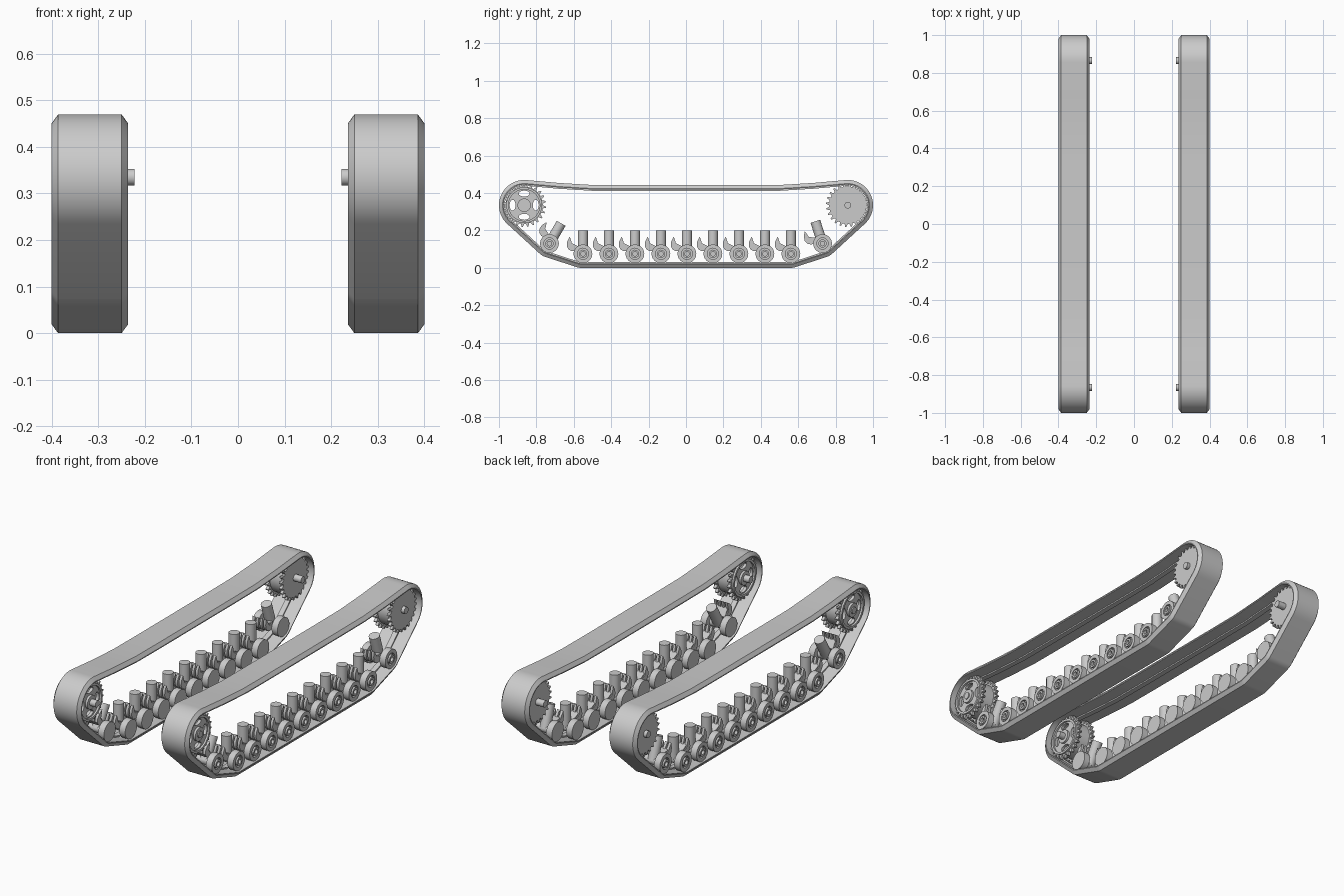
import bpy, bmesh
from math import sin, cos, pi, radians
from mathutils import Matrix, Vector

if "Cube" in bpy.data.objects:
    bpy.data.objects.remove(bpy.data.objects["Cube"])

steel = bpy.data.materials.new("grey_steel")
steel.use_nodes = True
steel.diffuse_color = (0.6, 0.6, 0.6, 1)
steel.node_tree.nodes["Principled BSDF"].inputs["Base Color"].default_value = (0.6, 0.6, 0.6, 1)

# Local x, y, z become world y, z, x: outlines are drawn in the side plane
SIDE = Matrix(((0, 0, 1, 0), (1, 0, 0, 0), (0, 1, 0, 0), (0, 0, 0, 1)))
MID = 0.318  # centre of one track across its width


def finish(name, bm, matrix=Matrix()):
    """Make an object from bm, shade it and mirror it to the other track."""
    bmesh.ops.remove_doubles(bm, verts=bm.verts, dist=0.0001)
    bm.transform(matrix)
    bmesh.ops.recalc_face_normals(bm, faces=bm.faces)
    mesh = bpy.data.meshes.new(name)
    bm.to_mesh(mesh)
    bm.free()
    mesh.materials.append(steel)
    obj = bpy.data.objects.new(name, mesh)
    bpy.context.collection.objects.link(obj)
    bpy.ops.object.select_all(action='DESELECT')
    obj.select_set(True)
    bpy.context.view_layer.objects.active = obj
    bpy.ops.object.shade_smooth_by_angle(angle=radians(32))
    mirror = obj.modifiers.new("other_track", 'MIRROR')
    mirror.use_axis = (True, False, False)
    mirror.use_mirror_merge = False
    return obj


def plate(bm, outlines, x0, x1):
    """Add a side-plane plate with holes, from x0 to x1."""
    curve = bpy.data.curves.new("outline", 'CURVE')
    curve.dimensions = '2D'
    curve.fill_mode = 'BOTH'
    curve.extrude = (x1 - x0) / 2
    for points in outlines:
        spline = curve.splines.new('POLY')
        spline.points.add(len(points) - 1)
        for p, (u, v) in zip(spline.points, points):
            p.co = (u, v, 0, 1)
        spline.use_cyclic_u = True
    helper = bpy.data.objects.new("outline", curve)
    bpy.context.collection.objects.link(helper)
    graph = bpy.context.evaluated_depsgraph_get()
    mesh = bpy.data.meshes.new_from_object(helper.evaluated_get(graph))
    mesh.transform(Matrix.Translation(((x0 + x1) / 2, 0, 0)) @ SIDE)
    bm.from_mesh(mesh)
    bpy.data.objects.remove(helper)
    bpy.data.curves.remove(curve)
    bpy.data.meshes.remove(mesh)


def ring(r, n=32):
    return [(r * cos(2 * pi * i / n), r * sin(2 * pi * i / n)) for i in range(n)]


def arc(cy, cz, r, a0, a1, steps):
    angles = [radians(a0 + (a1 - a0) * i / steps) for i in range(steps + 1)]
    return [(cy + r * cos(a), cz + r * sin(a)) for a in angles]


def gear_outline(root, tip, teeth):
    points = []
    for i in range(teeth):
        for k, r in ((0, root), (0.35, root), (0.55, tip), (0.75, tip)):
            a = 2 * pi * (i + k) / teeth
            points.append((r * cos(a), r * sin(a)))
    return points


def oval(radius, angle):
    """Rounded slot lying across the given direction."""
    c, s = cos(angle), sin(angle)
    return [(c * (radius + u) - s * v * 1.8, s * (radius + u) + c * v * 1.8)
            for u, v in ring(0.016, 16)]


# Track belt: chamfered band with a centre guide ridge, swept round the loop
half = [(0.3, 0.442), (0.5, 0.443), (0.68, 0.454)]
half += arc(0.865, 0.335, 0.135, 94, -48, 20)
half += arc(0.73, 0.13, 0.075, -48, -72, 4)
half += arc(0.56, 0.075, 0.075, -72, -90, 4)
path = [Vector(p) for p in half + [(-y, z) for y, z in reversed(half)]]
section = [(-0.068, 0), (0.068, 0), (0.082, 0.019), (0.082, 0.024), (0.014, 0.024),
           (0.014, 0.031), (-0.014, 0.031), (-0.014, 0.024), (-0.082, 0.024), (-0.082, 0.019)]
bm = bmesh.new()
loops = []
for i, p in enumerate(path):
    before = (p - path[i - 1]).normalized()
    after = (path[(i + 1) % len(path)] - p).normalized()
    t = (before + after).normalized()
    inward = Vector((t.y, -t.x)) / max(0.5, t.dot(after))
    loops.append([bm.verts.new((MID + x, *(p + inward * d))) for x, d in section])
for i, b in enumerate(loops):
    a = loops[i - 1]
    for j in range(len(section)):
        bm.faces.new((a[j - 1], a[j], b[j], b[j - 1]))
finish("track_belt", bm)

# Front wheel with slots and rear drive gear, each with two toothed rims
for name, y, slotted in (("front_sprocket", -0.865, True), ("rear_sprocket", 0.865, False)):
    bm = bmesh.new()
    holes = [oval(0.062, k * pi / 2) for k in range(4)] if slotted else []
    for side in (-1, 1):
        x = MID + side * 0.042
        plate(bm, [gear_outline(0.1, 0.117, 24)] + holes, x - 0.008, x + 0.008)
        if slotted:
            x += side * 0.012
            plate(bm, [ring(0.096), ring(0.084)], x - 0.006, x + 0.006)
            plate(bm, [ring(0.036)], x - 0.008, x + 0.008)
    # Drum between the rims, and the axle that sticks out on the inside
    plate(bm, [ring(0.093)] + ([ring(0.084)] if slotted else []), MID - 0.035, MID + 0.035)
    plate(bm, [ring(0.018, 20)], 0.222, MID + 0.068)
    finish(name, bm, Matrix.Translation((0, y, 0.335)))

# Road wheel stations: the end ones are raised and tilted
hook = [(-0.07, 0.092), (-0.062, 0.068), (-0.058, 0.05), (-0.048, 0.042), (-0.03, 0.042),
        (-0.03, 0.014), (-0.06, 0.014), (-0.077, 0.024), (-0.086, 0.042), (-0.084, 0.066)]
stations = [(0.005 + 0.139 * i, 0.075, 0) for i in range(-4, 5)]
stations += [(-0.73, 0.13, -30), (0.73, 0.13, 18)]
for y, z, tilt in stations:
    place = Matrix.Translation((0, y, z)) @ Matrix.Rotation(radians(tilt), 4, 'X')

    # Dished outer wheel, plain inner wheel and axle
    bm = bmesh.new()
    plate(bm, [ring(0.05), ring(0.03)], MID + 0.04, MID + 0.074)
    plate(bm, [ring(0.031)], MID + 0.04, MID + 0.062)
    plate(bm, [ring(0.022, 20), ring(0.012, 20)], MID + 0.06, MID + 0.078)
    plate(bm, [ring(0.05)], MID - 0.074, MID - 0.04)
    plate(bm, [ring(0.022, 20)], MID - 0.045, MID + 0.045)
    finish("road_wheel", bm, place)

    # Upright damper cylinder
    bm = bmesh.new()
    bmesh.ops.create_cone(bm, cap_ends=True, segments=24, radius1=0.027, radius2=0.027,
                          depth=0.125, matrix=Matrix.Translation((MID, 0, 0.0625)))
    finish("damper", bm, place)

    # Row of curved fins in front of the damper, joined by a bar
    bm = bmesh.new()
    for k in range(4):
        x = MID + (k - 1.5) * 0.022
        plate(bm, [hook], x - 0.007, x + 0.007)
    plate(bm, [[(-0.075, 0.03), (-0.02, 0.018), (-0.02, 0.038), (-0.066, 0.06)]],
          MID - 0.036, MID + 0.036)
    finish("curved_fins", bm, place)
